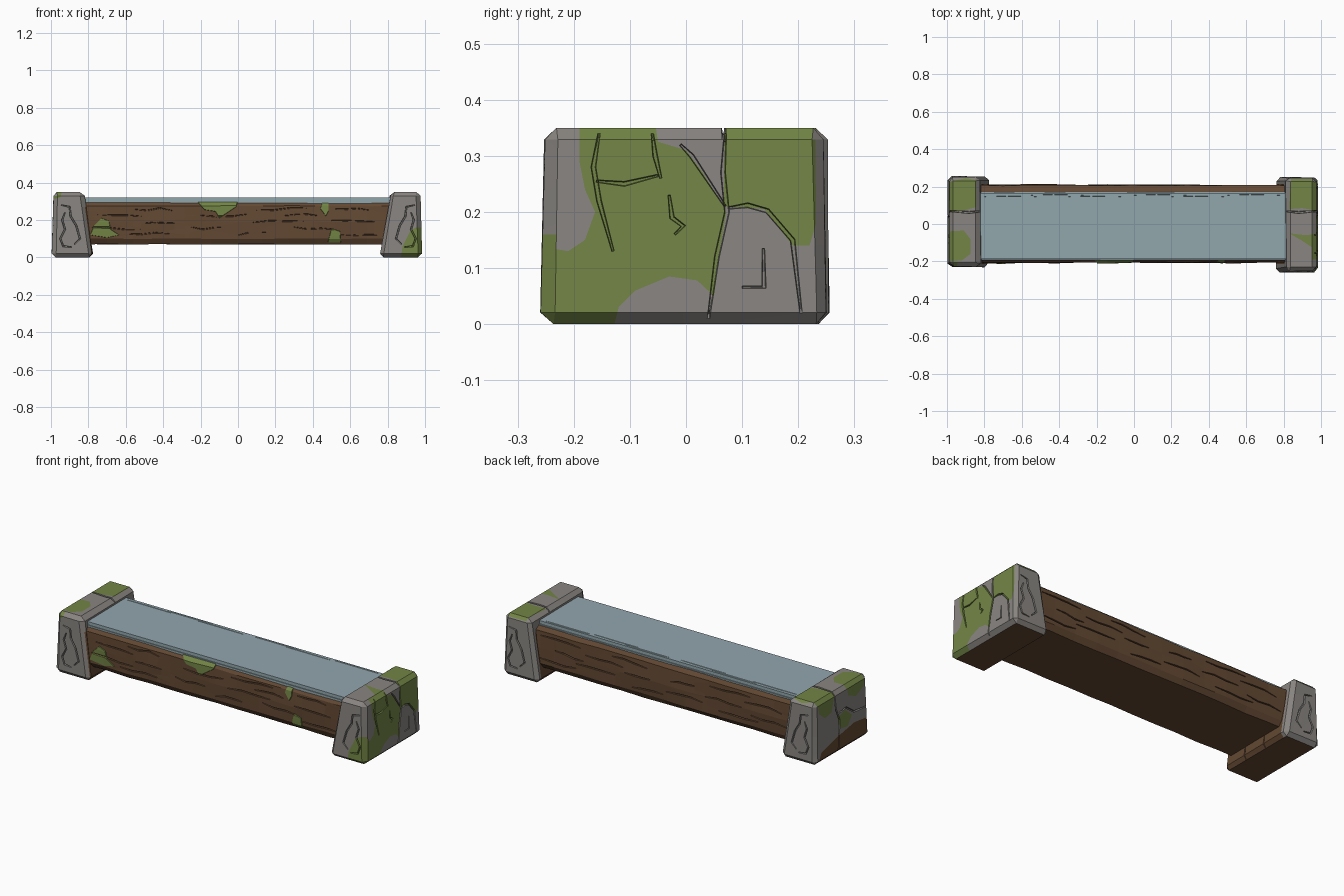
import bpy, bmesh, math, random
from mathutils import Vector

if "Cube" in bpy.data.objects:
    bpy.data.objects.remove(bpy.data.objects["Cube"])

random.seed(4)


def material(name, rgb):
    m = bpy.data.materials.new(name)
    m.diffuse_color = (*rgb, 1)
    m.use_nodes = True
    m.node_tree.nodes["Principled BSDF"].inputs["Base Color"].default_value = m.diffuse_color
    return m


STONE, MOSS, WOOD, WATER = range(4)
MATS = [material("grey stone", (0.25, 0.235, 0.22)),
        material("green moss", (0.17, 0.235, 0.06)),
        material("brown wood", (0.125, 0.066, 0.033)),
        material("blue water", (0.29, 0.385, 0.42))]


def finish(bm, name):
    me = bpy.data.meshes.new(name)
    bmesh.ops.recalc_face_normals(bm, faces=bm.faces)
    bm.to_mesh(me)
    bm.free()
    for m in MATS:
        me.materials.append(m)
    ob = bpy.data.objects.new(name, me)
    bpy.context.collection.objects.link(ob)
    return ob


def inside(p, poly):
    hit = False
    for (x1, y1), (x2, y2) in zip(poly, poly[1:] + poly[:1]):
        if (y1 > p[1]) != (y2 > p[1]) and p[0] < (x2 - x1) * (p[1] - y1) / (y2 - y1) + x1:
            hit = not hit
    return hit


# cut an outline into the faces that look along an axis, then colour it and/or push it
def cut(bm, axis, sign, poly, mat=None, depth=0.0, limit=0.6):
    u, v = [(1, 2), (0, 2), (0, 1)][axis]
    lo = [min(p[i] for p in poly) for i in (0, 1)]
    hi = [max(p[i] for p in poly) for i in (0, 1)]

    def facing():
        bm.normal_update()
        out = []
        for f in bm.faces:
            if f.normal[axis] * sign < limit:
                continue
            a = [w.co[u] for w in f.verts]
            b = [w.co[v] for w in f.verts]
            if max(a) > lo[0] and min(a) < hi[0] and max(b) > lo[1] and min(b) < hi[1]:
                out.append(f)
        return out

    for p, q in zip(poly, poly[1:] + poly[:1]):
        fs = facing()
        es = list({e for f in fs for e in f.edges})
        vs = list({w for f in fs for w in f.verts})
        co, no = Vector((0, 0, 0)), Vector((0, 0, 0))
        co[u], co[v] = p
        no[u], no[v] = q[1] - p[1], p[0] - q[0]
        bmesh.ops.bisect_plane(bm, geom=vs + es + fs, dist=1e-5, plane_co=co, plane_no=no.normalized())
    region = []
    for f in facing():
        c = f.calc_center_median()
        if inside((c[u], c[v]), poly):
            region.append(f)
            if mat is not None:
                f.material_index = mat
    if depth and region:
        bmesh.ops.inset_region(bm, faces=region, thickness=0.0015, depth=depth, use_even_offset=False)


# tapered groove along a polyline
def crack(bm, axis, sign, pts, width=0.009, depth=-0.01):
    left, right = [], []
    n = len(pts)
    for i, p in enumerate(pts):
        a, b = Vector(pts[max(i - 1, 0)]), Vector(pts[min(i + 1, n - 1)])
        d = (b - a).normalized()
        w = width * (0.25 if i in (0, n - 1) else 0.5)
        left.append((p[0] - d.y * w, p[1] + d.x * w))
        right.append((p[0] + d.y * w, p[1] - d.x * w))
    cut(bm, axis, sign, left + right[::-1], depth=depth)


# bevelled stone block, leaning on its inner side; s = -1 left, 1 right
def stone(s, outer, foot, head, y0, y1):
    bm = bmesh.new()
    bmesh.ops.create_cube(bm, size=1)
    for w in bm.verts:
        top, inner, back = w.co.z > 0, w.co.x * s < 0, w.co.y > 0
        w.co = (s * ((head if top else foot) if inner else outer - (0.008 if top else 0)),
                (y1 if back else y0) * (0.98 if top else 1), 0.35 if top else 0)
    bmesh.ops.bevel(bm, geom=list(bm.edges), offset=0.021, segments=1, affect='EDGES')
    for w in bm.verts:
        if 0.001 < w.co.z < 0.349:
            w.co += Vector((random.uniform(-.004, .004), random.uniform(-.004, .004), 0))
    # brown underside and inner face
    cut(bm, 2, -1, [(-1.1, -.3), (1.1, -.3), (1.1, .3), (-1.1, .3)], WOOD, limit=0.8)
    cut(bm, 0, -s, [(-.215, -.01), (.215, -.01), (.215, .27), (-.215, .27)], WOOD)
    return bm


def stone_grooves(bm, s):
    # chipped outlines on front and back
    for sy in (-1, 1):
        crack(bm, 1, sy, [(s * x, z) for x, z in
              [(.945, .28), (.90, .27), (.895, .22), (.865, .17), (.845, .10), (.875, .07)]])
        crack(bm, 1, sy, [(s * x, z) for x, z in
              [(.89, .055), (.935, .06), (.95, .10), (.925, .15), (.94, .20), (.925, .24)]])
    # seam over the top and inner joints
    crack(bm, 2, 1, [(s * .81, .068), (s * .88, .062), (s * 1.0, .07)], .012, -.014)
    for y in (-.075, .075):
        crack(bm, 0, -s, [(y, .0), (y + .004, .04), (y, .09)], .007, -.006)


# right stone
bm = stone(1, .982, .757, .816, -.257, .253)
cut(bm, 0, 1, [(-.19, .36), (-.19, .29), (-.18, .24), (-.162, .20), (-.18, .15), (-.21, .13), (-.27, .14),
               (-.27, -.01), (-.13, -.01), (-.12, .03), (-.09, .06), (-.03, .085), (.02, .078), (.05, .05),
               (.058, .12), (.072, .20), (.06, .22), (.03, .27), (0, .31), (-.05, .325), (-.055, .36)], MOSS)
cut(bm, 0, 1, [(.07, .36), (.066, .21), (.14, .205), (.19, .14), (.22, .14), (.232, .18), (.23, .36)], MOSS)
cut(bm, 2, 1, [(.84, .24), (.99, .24), (.99, .07), (.90, .085), (.83, .08)], MOSS)
cut(bm, 2, 1, [(.83, -.05), (.90, -.09), (.99, -.15), (.99, -.05), (.92, -.06)], MOSS)
cut(bm, 1, -1, [(.87, -.01), (.88, .06), (.92, .14), (.95, .16), (1, .16), (1, -.01)], MOSS)
for pts in ([(.07, .34), (.066, .27), (.073, .20), (.055, .12), (.04, .01)],
            [(-.06, .34), (-.055, .30), (-.045, .26)],
            [(-.155, .34), (-.165, .28), (-.155, .22), (-.13, .13)],
            [(.07, .21), (.01, .30), (-.01, .32)],
            [(.075, .207), (.11, .212), (.145, .202), (.19, .15), (.205, .02)],
            [(.138, .135), (.139, .066), (.10, .066)],
            [(-.03, .23), (-.025, .19), (-.005, .175), (-.02, .16)],
            [(-.16, .255), (-.11, .25), (-.05, .265)]):
    crack(bm, 0, 1, pts)
stone_grooves(bm, 1)
finish(bm, "right_stone_end")

# left stone
bm = stone(-1, .997, .773, .826, -.232, .257)
cut(bm, 2, 1, [(-.99, .225), (-.90, .245), (-.845, .235), (-.845, .09), (-.90, .075), (-1, .065)], MOSS)
cut(bm, 2, 1, [(-1, -.04), (-.91, -.035), (-.875, -.08), (-.875, -.16), (-.92, -.195), (-1, -.20)], MOSS)
cut(bm, 0, -1, [(-.26, -.01), (.24, -.01), (.20, .06), (.08, .09), (-.10, .12), (-.26, .10)], WOOD)
cut(bm, 0, -1, [(.225, .36), (.21, .28), (.16, .24), (.10, .25), (.065, .36)], MOSS)
cut(bm, 0, -1, [(-.04, .36), (-.05, .29), (-.12, .26), (-.19, .29), (-.20, .36)], MOSS)
cut(bm, 0, -1, [(.05, .20), (-.02, .22), (-.08, .17), (-.04, .12), (.02, .13)], MOSS)
cut(bm, 1, -1, [(-1, .36), (-.94, .36), (-.95, .32), (-1, .31)], MOSS)
for pts in ([(.07, .34), (.06, .25), (.03, .18), (.05, .01)],
            [(.05, .22), (-.03, .23), (-.10, .18), (-.21, .17)]):
    crack(bm, 0, -1, pts)
stone_grooves(bm, -1)
finish(bm, "left_stone_end")

# wooden trough: cross-section swept along x with slightly uneven edges
bm = bmesh.new()
section = [(-.185, .07), (-.205, .10), (-.208, .19), (-.205, .275), (-.188, .295),
           (.175, .295), (.207, .285), (.21, .19), (.207, .10), (.187, .07)]
rings = []
STEPS = 12
for i in range(STEPS + 1):
    x = -.84 + 1.67 * i / STEPS
    rings.append([bm.verts.new((x, y + random.uniform(-.003, .003), z + random.uniform(-.002, .002)))
                  for y, z in section])
k = len(section)
for a, b in zip(rings, rings[1:]):
    for j in range(k):
        bm.faces.new((a[j], b[j], b[(j + 1) % k], a[(j + 1) % k]))
bm.faces.new(rings[0])
bm.faces.new(rings[-1])
bmesh.ops.recalc_face_normals(bm, faces=bm.faces)
for f in bm.faces:
    f.material_index = WOOD
# wood grain grooves, front and back
for sy in (-1, 1):
    for z, starts in ((.125, (-.6, .0, .55)), (.155, (-.78, -.25, .3)), (.19, (-.5, .08, .5)),
                      (.225, (-.75, -.2, .25)), (.258, (-.55, .1, .52))):
        for x in starts:
            step = random.uniform(.05, .09)
            crack(bm, 1, sy, [(x + step * i, z + random.uniform(-.008, .008)) for i in range(4)], .007, -.007)
# moss patches on the front boards
for poly in ([(-.79, .12), (-.77, .17), (-.73, .21), (-.69, .195), (-.68, .15), (-.635, .12), (-.70, .105)],
             [(-.22, .30), (0, .30), (-.01, .27), (-.10, .21), (-.12, .245), (-.18, .255)],
             [(.45, .29), (.485, .29), (.485, .25), (.47, .22), (.44, .26)],
             [(.48, .08), (.55, .08), (.545, .14), (.50, .155)]):
    cut(bm, 1, -1, poly, MOSS, .004)
finish(bm, "wooden_trough")

# water surface: wider lower edge and the top sheet
for name, y0, y1, z0, z1 in (("water_edge", -.192, .172, .28, .302), ("water_surface", -.188, .166, .30, .32)):
    bm = bmesh.new()
    bmesh.ops.create_cube(bm, size=1)
    for w in bm.verts:
        w.co = (.812 if w.co.x > 0 else -.828, y1 if w.co.y > 0 else y0, z1 if w.co.z > 0 else z0)
    for f in bm.faces:
        f.material_index = WATER
    if name == "water_surface":
        # thin ripples near the back
        for y, xs in ((.145, (-.8, -.35, .2)), (.153, (-.55, .0, .5))):
            for x in xs:
                crack(bm, 2, 1, [(x, y), (x + .12, y + .002), (x + .28, y)], .006, -.003)
    finish(bm, name)
